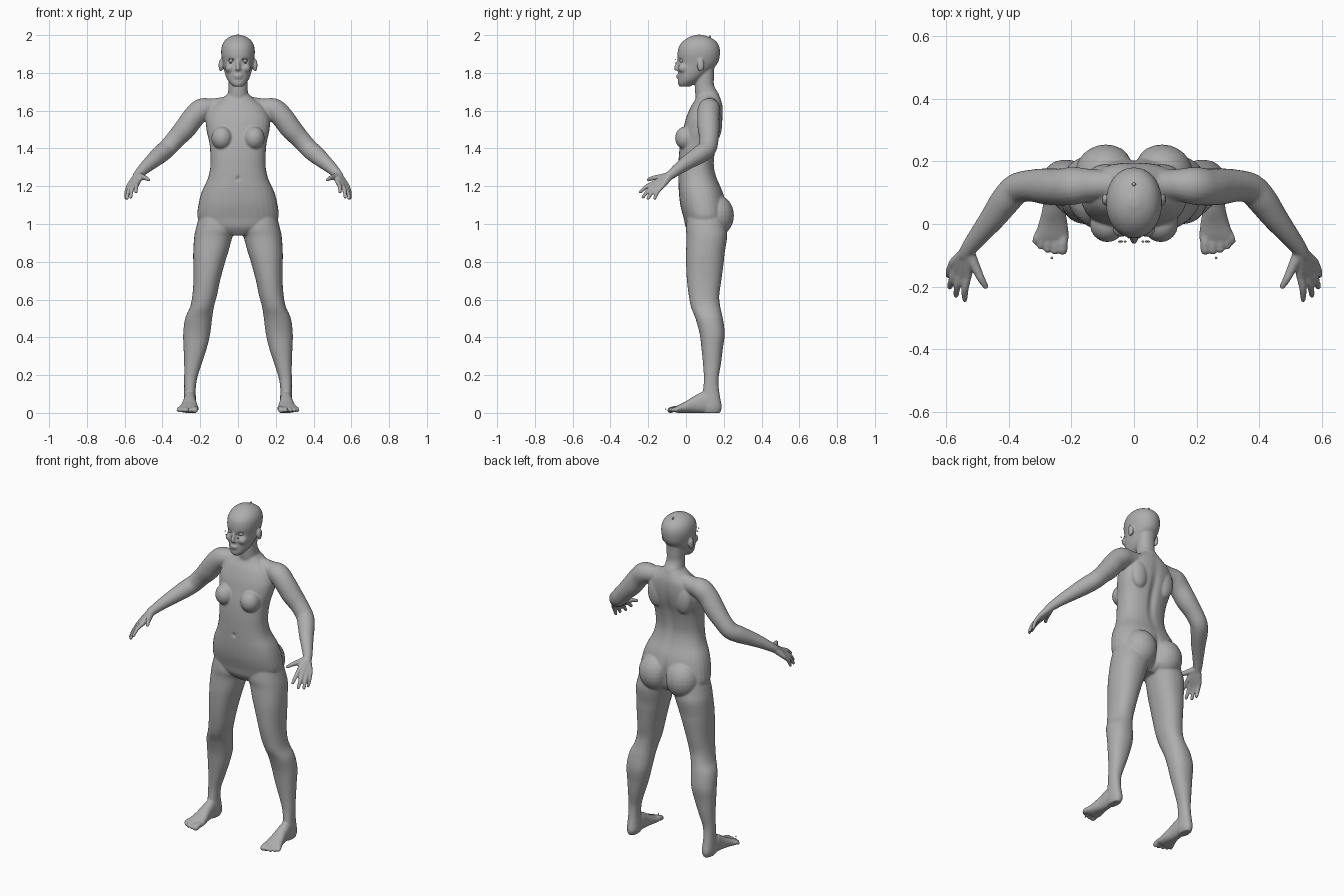
import bpy, bmesh, math
from mathutils import Vector, Matrix

skin = bpy.data.materials.new("plain grey")
skin.diffuse_color = (0.42, 0.42, 0.42, 1)


def spline(rows, n=5):
    """Catmull-Rom interpolation of rows of numbers."""
    out = []
    for i in range(len(rows) - 1):
        a, b = rows[max(i - 1, 0)], rows[i]
        c, d = rows[i + 1], rows[min(i + 2, len(rows) - 1)]
        for k in range(n):
            t = k / n
            out.append([0.5 * (2 * q + (r - p) * t + (2 * p - 5 * q + 4 * r - s) * t * t
                               + (3 * q - p - 3 * r + s) * t ** 3)
                        for p, q, r, s in zip(a, b, c, d)])
    return out + [list(rows[-1])]


def skin_rings(bm, rings):
    loops = [[bm.verts.new(p) for p in ring] for ring in rings]
    n = len(loops[0])
    for a, b in zip(loops, loops[1:]):
        for i in range(n):
            bm.faces.new((a[i], a[(i + 1) % n], b[(i + 1) % n], b[i]))
    bm.faces.new(loops[0][::-1])
    bm.faces.new(loops[-1])


def loft(bm, rows, axis="z", power=2.2, n=32):
    """Rows: position, x0, x1, then the two limits of the remaining axis."""
    rings = []
    for pos, x0, x1, w0, w1 in spline(rows):
        ring = []
        for i in range(n):
            a = 2 * math.pi * i / n
            c, s = math.cos(a), math.sin(a)
            u = math.copysign(abs(c) ** (2 / power), c)
            v = math.copysign(abs(s) ** (2 / power), s)
            x = (x0 + x1) / 2 + u * (x1 - x0) / 2
            w = (w0 + w1) / 2 + v * (w1 - w0) / 2
            ring.append((x, w, pos) if axis == "z" else (x, pos, w))
        rings.append(ring)
    skin_rings(bm, rings)


def limb(bm, pts, n=20):
    """Round tube through points (x, y, z, radius) with a rounded tip."""
    rows = spline(pts)
    end, prev = Vector(rows[-1][:3]), Vector(rows[-2][:3])
    r = rows[-1][3]
    d = (end - prev).normalized()
    for f, k in ((0.5, 0.8), (0.8, 0.45)):
        rows.append([*(end + d * r * f), r * k])
    rings = []
    for i, row in enumerate(rows):
        t = Vector(rows[min(i + 1, len(rows) - 1)][:3]) - Vector(rows[max(i - 1, 0)][:3])
        m = t.to_track_quat('Z', 'Y')
        rings.append([Vector(row[:3]) + m @ Vector((math.cos(j * 2 * math.pi / n) * row[3],
                      math.sin(j * 2 * math.pi / n) * row[3], 0)) for j in range(n)])
    skin_rings(bm, rings)


def blob(bm, centre, radii):
    bmesh.ops.create_uvsphere(bm, u_segments=24, v_segments=14, radius=1,
                              matrix=Matrix.Translation(centre) @ Matrix.Diagonal((*radii, 1)))


def finish(bm, name):
    bmesh.ops.recalc_face_normals(bm, faces=bm.faces[:])
    me = bpy.data.meshes.new(name)
    bm.to_mesh(me)
    bm.free()
    me.materials.append(skin)
    for p in me.polygons:
        p.use_smooth = True
    ob = bpy.data.objects.new(name, me)
    bpy.context.collection.objects.link(ob)
    return ob


bm = bmesh.new()

# leg
loft(bm, [(1.06, .04, .20, .01, .20), (.98, .012, .222, 0, .215), (.93, .03, .232, .003, .218),
          (.85, .052, .237, 0, .205), (.80, .068, .237, 0, .20), (.70, .095, .236, .005, .187),
          (.62, .112, .242, .015, .176), (.56, .128, .254, .027, .182), (.50, .137, .28, .05, .195),
          (.42, .147, .29, .072, .205), (.34, .166, .288, .082, .195), (.26, .192, .285, .09, .185),
          (.18, .217, .285, .095, .172), (.12, .224, .285, .09, .175), (.07, .222, .287, .085, .183),
          (.03, .22, .287, .08, .19), (.0, .23, .28, .09, .18)])
# foot and toes
loft(bm, [(.17, .23, .28, 0, .06), (.10, .222, .288, 0, .11), (.05, .22, .292, 0, .093),
          (0, .212, .305, 0, .062), (-.04, .208, .318, 0, .042), (-.06, .212, .318, .004, .03)], "y")
for x, tip, tx, r in ((.226, -.085, .228, .016), (.25, -.088, .252, .012), (.272, -.082, .277, .012),
                      (.291, -.072, .299, .011), (.307, -.056, .315, .011)):
    limb(bm, [(x, -.03, .022, r), ((x + tx) / 2, (tip - .03) / 2, .022, r), (tx, tip, .014, r)])
# shoulder and arm
limb(bm, [(.06, .125, 1.63, .045), (.13, .125, 1.615, .05), (.19, .122, 1.605, .06),
          (.235, .118, 1.565, .059), (.28, .12, 1.505, .058), (.33, .122, 1.45, .051),
          (.375, .112, 1.40, .049), (.41, .075, 1.37, .048), (.45, .02, 1.335, .041),
          (.49, -.03, 1.30, .033), (.525, -.075, 1.265, .026), (.54, -.10, 1.245, .022)])
# palm and fingers
wrist = (.53, -.085, 1.258)
for knuckle, tip in (((.53, -.165, 1.218), (.54, -.243, 1.168)), ((.55, -.16, 1.207), (.568, -.228, 1.142)),
                     ((.566, -.145, 1.20), (.588, -.202, 1.134)), ((.579, -.125, 1.20), (.592, -.166, 1.134))):
    k, t = Vector(knuckle), Vector(tip)
    limb(bm, [(*wrist, .021), (*Vector(wrist).lerp(k, .5), .018), (*k, .014)])
    limb(bm, [(*k, .013), (*(k.lerp(t, .5) + Vector((.004, -.004, .005))), .0115), (*t, .009)])
limb(bm, [(.528, -.09, 1.255, .02), (.507, -.135, 1.248, .016), (.488, -.175, 1.243, .0125),
          (.473, -.20, 1.234, .0095)])
# breast, buttock, shoulder blade, ear, cheek
blob(bm, (.085, .0, 1.455), (.056, .058, .062))
blob(bm, (.09, .16, 1.045), (.098, .094, .11))
blob(bm, (.09, .155, 1.53), (.055, .036, .09))
blob(bm, (.091, .078, 1.84), (.012, .02, .034))
blob(bm, (.042, -.012, 1.825), (.026, .03, .026))

# mirror everything so far to the other side
copy = bmesh.ops.duplicate(bm, geom=bm.verts[:] + bm.edges[:] + bm.faces[:])["geom"]
for g in copy:
    if isinstance(g, bmesh.types.BMVert):
        g.co.x *= -1


def centred(rows):
    return [(z, -w, w, f, b) for z, w, f, b in rows]


# torso
loft(bm, centred([(.94, .06, .03, .15), (.98, .17, 0, .20), (1.03, .213, -.012, .215),
                  (1.10, .21, -.03, .212), (1.17, .192, -.038, .195), (1.24, .16, -.04, .165),
                  (1.30, .147, -.04, .15), (1.36, .146, -.038, .152), (1.43, .152, -.03, .165),
                  (1.50, .167, -.015, .185), (1.56, .168, 0, .195), (1.62, .14, .025, .195),
                  (1.66, .09, .05, .185), (1.69, .055, .058, .17)]), power=2.35)
# neck
loft(bm, centred([(1.62, .07, .06, .19), (1.68, .056, .05, .178), (1.73, .05, .047, .15),
                  (1.78, .05, .05, .148), (1.83, .05, .06, .15)]))
# head
loft(bm, centred([(1.727, .024, -.034, .02), (1.742, .04, -.042, .045), (1.765, .057, -.042, .08),
                  (1.80, .07, -.042, .12), (1.85, .08, -.042, .167), (1.90, .089, -.045, .18),
                  (1.94, .086, -.037, .176), (1.97, .071, -.013, .156), (1.99, .046, .018, .122),
                  (2.002, .015, .055, .085)]), power=2.1)
# nose and lips
limb(bm, [(0, -.035, 1.872, .009), (0, -.046, 1.845, .010), (0, -.053, 1.822, .012)])
blob(bm, (0, -.04, 1.819), (.019, .012, .009))
blob(bm, (0, -.041, 1.786), (.024, .011, .006))
blob(bm, (0, -.040, 1.775), (.020, .011, .006))

body = finish(bm, "body")
bpy.context.view_layer.objects.active = body
body.select_set(True)

# fuse the parts into one smooth surface
fuse = body.modifiers.new("fuse", 'REMESH')
fuse.mode = 'VOXEL'
fuse.voxel_size = 0.005
fuse.use_smooth_shade = True
soft = body.modifiers.new("soften", 'SMOOTH')
soft.factor = 0.5
soft.iterations = 6
for m in ("fuse", "soften"):
    bpy.ops.object.modifier_apply(modifier=m)

# press in eye sockets, navel, buttock crease and spine: centre, radii, push along y
dents = [((.036, -.035, 1.864), (.016, .04, .011), .010), ((-.036, -.035, 1.864), (.016, .04, .011), .010),
         ((0, -.04, 1.24), (.010, .05, .012), .008), ((0, .21, 1.02), (.016, .06, .09), -.022),
         ((0, .17, 1.42), (.022, .06, .16), -.012)]
for v in body.data.vertices:
    for c, r, push in dents:
        q = sum(((v.co[i] - c[i]) / r[i]) ** 2 for i in range(3))
        if q < 9:
            v.co.y += push * math.exp(-q)
for p in body.data.polygons:
    p.use_smooth = True

# eyes and small loose lash beads
bm = bmesh.new()
for s in (-1, 1):
    blob(bm, (s * .036, -.022, 1.864), (.014, .012, .010))
    for x, z in ((.028, 1.872), (.046, 1.872), (.04, 1.852)):
        blob(bm, (s * x, -.056, z), (.005, .003, .003))
finish(bm, "eyes")

# small beads at the crown and before the toes
bm = bmesh.new()
blob(bm, (0, .127, 1.99), (.006, .006, .007))
for s in (-1, 1):
    blob(bm, (s * .262, -.108, .02), (.004, .004, .003))
finish(bm, "beads")
